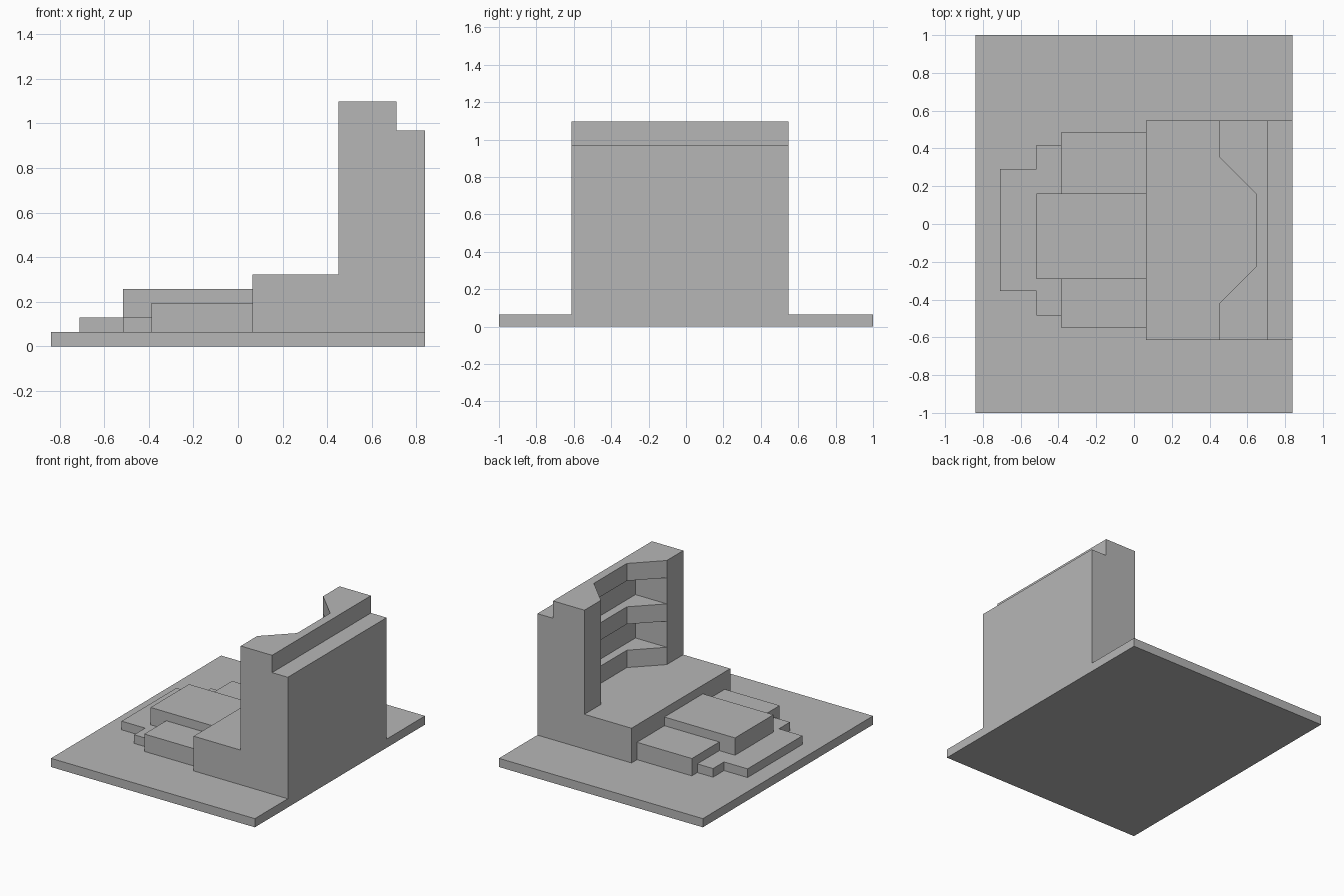
import bpy
import bmesh

cube = bpy.data.objects.get("Cube")
if cube:
    bpy.data.objects.remove(cube, do_unlink=True)

# The model sits on a regular grid: 26 by 31 units, 31 units = 2.0
UNIT = 2 / 31
SIZE_X, SIZE_Y = 26, 31

grey = bpy.data.materials.new("stone_grey")
grey.use_nodes = True
colour = (0.47, 0.47, 0.47, 1)
grey.diffuse_color = colour
grey.node_tree.nodes["Principled BSDF"].inputs["Base Color"].default_value = colour


def prism(name, outline, bottom, top):
    """Extrude a plan outline, in grid units, between two heights."""
    bm = bmesh.new()
    verts = [bm.verts.new(((x - SIZE_X / 2) * UNIT, (y - SIZE_Y / 2) * UNIT, bottom * UNIT))
             for x, y in outline]
    face = bm.faces.new(verts)
    extruded = bmesh.ops.extrude_face_region(bm, geom=[face])["geom"]
    moved = [g for g in extruded if isinstance(g, bmesh.types.BMVert)]
    bmesh.ops.translate(bm, verts=moved, vec=(0, 0, (top - bottom) * UNIT))
    bmesh.ops.recalc_face_normals(bm, faces=bm.faces)
    mesh = bpy.data.meshes.new(name)
    bm.to_mesh(mesh)
    bm.free()
    mesh.materials.append(grey)
    obj = bpy.data.objects.new(name, mesh)
    bpy.context.collection.objects.link(obj)
    return obj


def block(name, x0, x1, y0, y1, bottom, top):
    return prism(name, [(x0, y0), (x1, y0), (x1, y1), (x0, y1)], bottom, top)


# Ground slab and raised stage
block("base_slab", 0, SIZE_X, 0, SIZE_Y, 0, 1)
block("stage", 14, SIZE_X, 6, 24, 1, 5)

# Steps in front of the stage
prism("low_step", [(2, 10), (5, 10), (5, 8), (7, 8), (7, 22), (5, 22), (5, 20), (2, 20)], 1, 2)
block("center_step", 5, 14, 11, 18, 1, 4)
block("right_step", 7, 14, 7, 11, 1, 3)
block("left_step", 7, 14, 18, 23, 1, 3)


# Tall wall in layers: angled shelves alternate with deep square recesses
def wall_layer(name, niche, back, bottom, top):
    outline = [(back, 6), (back, 24), (20, 24), (20, 21)] + niche + [(20, 9), (20, 6)]
    prism(name, outline, bottom, top)


shelf = [(23, 18), (23, 12)]
recess = [(24, 21), (24, 9)]
wall_layer("lower_shelf_layer", shelf, SIZE_X, 5, 7)
wall_layer("lower_recess_layer", recess, SIZE_X, 7, 10)
wall_layer("middle_shelf_layer", shelf, SIZE_X, 10, 12)
wall_layer("upper_recess_layer", recess, SIZE_X, 12, 15)
wall_layer("top_shelf_layer", shelf, 24, 15, 17)
